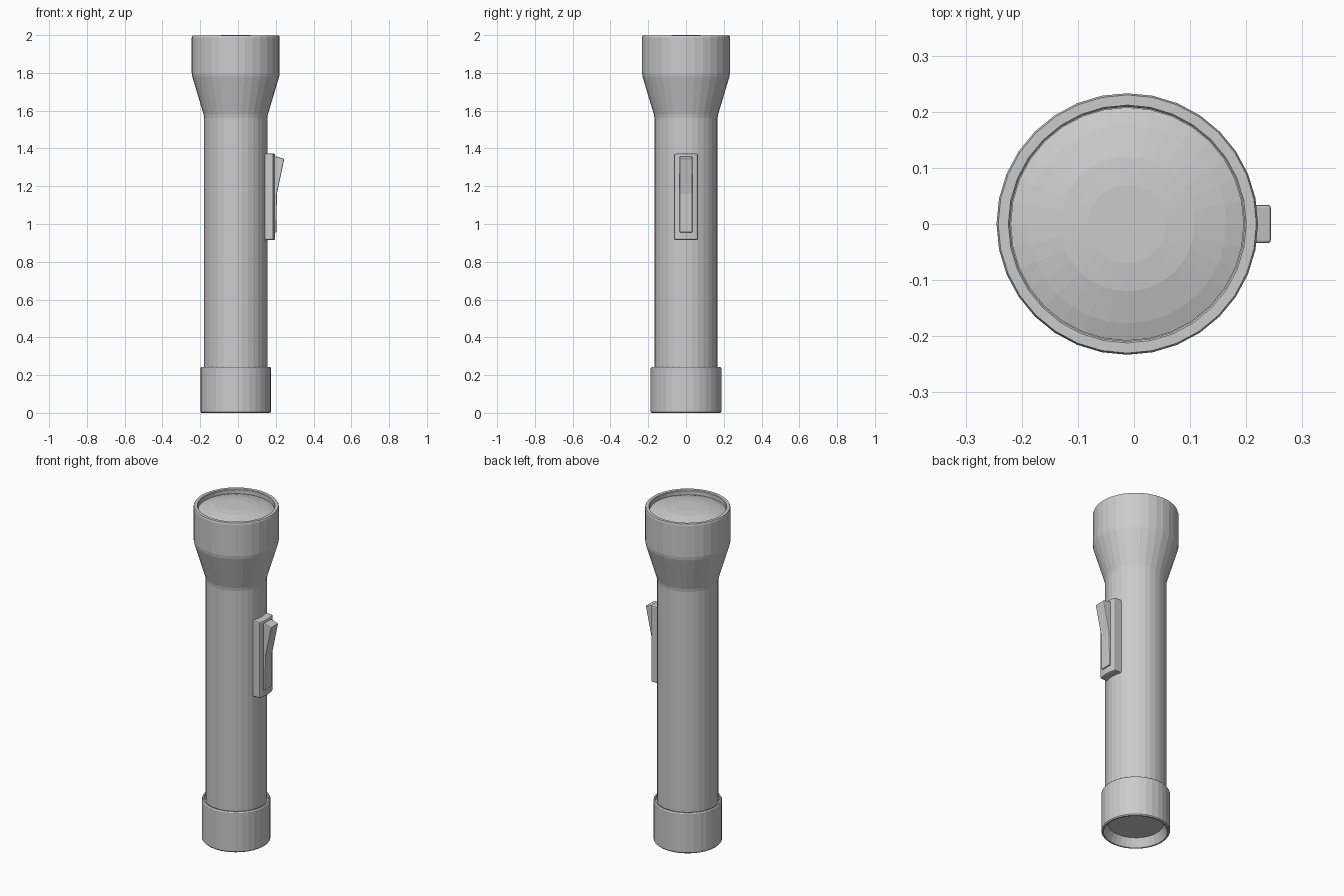
import bpy, bmesh, math

if "Cube" in bpy.data.objects:
    bpy.data.objects.remove(bpy.data.objects["Cube"])

CX = -0.012   # axis of the torch (the switch sticks out on +x)
SIDES = 32


def finish(name, bm, bevel=0):
    bmesh.ops.recalc_face_normals(bm, faces=bm.faces[:])
    me = bpy.data.meshes.new(name)
    bm.to_mesh(me)
    bm.free()
    ob = bpy.data.objects.new(name, me)
    bpy.context.collection.objects.link(ob)
    if bevel:
        m = ob.modifiers.new("bevel", 'BEVEL')
        m.width, m.segments = bevel, 2
        m.limit_method, m.angle_limit = 'ANGLE', math.radians(35)
    return ob


def lathe(name, profile):
    """Closed solid of revolution from (radius, z); both ends are capped."""
    bm = bmesh.new()
    rings = []
    for r, z in profile:
        rings.append([bm.verts.new((CX + r * math.cos(2 * math.pi * i / SIDES),
                                    r * math.sin(2 * math.pi * i / SIDES), z))
                      for i in range(SIDES)])
    for a, b in zip(rings, rings[1:]):
        for i in range(SIDES):
            j = (i + 1) % SIDES
            bm.faces.new((a[i], a[j], b[j], b[i]))
    bm.faces.new(rings[0])
    bm.faces.new(rings[-1])
    return finish(name, bm)


def prism(name, points, vec, bevel):
    bm = bmesh.new()
    f = bm.faces.new([bm.verts.new(p) for p in points])
    res = bmesh.ops.extrude_face_region(bm, geom=[f])
    bmesh.ops.translate(bm, vec=vec,
                        verts=[v for v in res["geom"] if isinstance(v, bmesh.types.BMVert)])
    return finish(name, bm, bevel)


# Tail cap with recessed underside
lathe("tail_cap", [(0.15, 0.05), (0.171, 0.004), (0.175, 0), (0.182, 0), (0.187, 0.006),
                   (0.187, 0.237), (0.183, 0.243), (0.176, 0.243), (0.174, 0.236),
                   (0.16, 0.236)])

# Barrel flaring into the head, with a recessed rim
lathe("body_and_head", [(0.15, 0.06), (0.167, 0.06), (0.167, 1.56), (0.17, 1.58),
                        (0.23, 1.78), (0.233, 1.80), (0.233, 1.988), (0.230, 1.997),
                        (0.212, 1.997), (0.209, 1.993), (0.209, 1.965)])

# Domed lens
lathe("lens", [(0.208, 1.95), (0.208, 1.970), (0.177, 1.981), (0.12, 1.995),
               (0.07, 2.0)])

# Switch plate, curved around the barrel
R_OUT, R_IN, HALF = 0.209, 0.155, 0.063
arc = []
for r, ks in ((R_OUT, range(-3, 4)), (R_IN, range(3, -4, -1))):
    for k in ks:
        y = HALF * k / 3
        arc.append((CX + math.sqrt(r * r - y * y), y, 0.915))
prism("switch_plate", arc, (0, 0, 0.457), 0.007)

# Rocker button, tilted outward at the top
side = [(0.18, 0.955), (0.203, 0.955), (0.206, 1.16), (0.245, 1.345),
        (0.205, 1.357), (0.18, 1.357)]
prism("switch_button", [(x, -0.034, z) for x, z in side], (0, 0.068, 0), 0.005)
